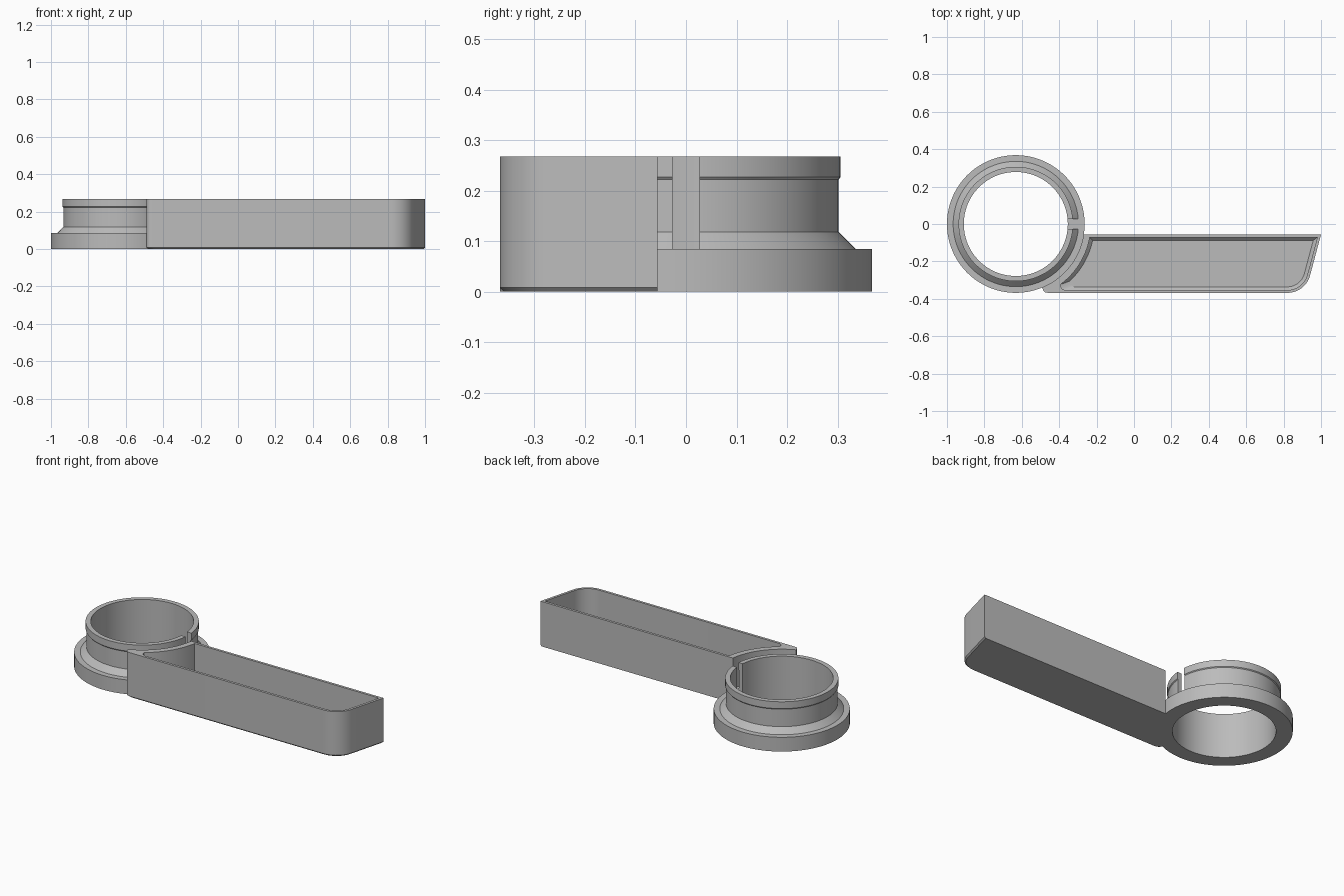
import bpy, bmesh, math
from mathutils import Vector

if "Cube" in bpy.data.objects:
    bpy.data.objects.remove(bpy.data.objects["Cube"])

CX = -0.632          # ring centre
HEIGHT = 0.268
LEDGE = 0.085        # top of the base flange
BORE = 0.278
SEG = 128

grey = bpy.data.materials.new("plain grey")
grey.use_nodes = True
colour = (0.5, 0.5, 0.5, 1)
grey.diffuse_color = colour
grey.node_tree.nodes["Principled BSDF"].inputs["Base Color"].default_value = colour


def finish(name, bm):
    bmesh.ops.recalc_face_normals(bm, faces=bm.faces)
    mesh = bpy.data.meshes.new(name)
    bm.to_mesh(mesh)
    bm.free()
    mesh.materials.append(grey)
    ob = bpy.data.objects.new(name, mesh)
    bpy.context.collection.objects.link(ob)
    return ob


def select(ob):
    bpy.ops.object.select_all(action='DESELECT')
    ob.select_set(True)
    bpy.context.view_layer.objects.active = ob


def smooth(ob):
    select(ob)
    bpy.ops.object.shade_smooth_by_angle(angle=math.radians(25))


def bridge(bm, a, b):
    for i in range(len(a)):
        j = (i + 1) % len(a)
        bm.faces.new((a[i], a[j], b[j], b[i]))


def lathe(name, profile):
    """Closed (radius, z) profile swept around the ring axis."""
    bm = bmesh.new()
    rings = []
    for r, z in profile:
        angles = [math.tau * i / SEG for i in range(SEG)]
        rings.append([bm.verts.new((CX + r * math.cos(t), r * math.sin(t), z)) for t in angles])
    for i, ring in enumerate(rings):
        bridge(bm, ring, rings[(i + 1) % len(rings)])
    return finish(name, bm)


def bezier(p, c, q, n):
    p, c, q = Vector(p), Vector(c), Vector(q)
    return [p * (1 - t) ** 2 + c * 2 * t * (1 - t) + q * t * t for t in (i / n for i in range(n + 1))]


def tray_outline(arc_r, back, inset):
    """Concave arc beside the ring, straight front, rounded slanted end."""
    front = -0.368 + inset
    a0 = math.asin(back / arc_r)
    a1 = math.asin((front + 0.03) / arc_r)
    pts = []
    for i in range(25):
        t = a0 + (a1 - a0) * i / 24
        pts.append(Vector((CX + arc_r * math.cos(t), arc_r * math.sin(t))))
    tip = pts.pop()
    pts += bezier(tip, (tip.x, front), (tip.x + 0.03, front), 6)

    # slanted end line, leaning 15 degrees outward toward the back
    lean = math.tan(math.radians(15))
    def end_x(y):
        return 1.0 + (y + 0.056) * lean - inset / math.cos(math.radians(15))
    # corner fillet as a true arc
    radius = 0.125 - inset
    cy = front + radius
    cx = end_x(cy) - radius / math.cos(math.radians(15))
    for i in range(17):
        t = math.radians(-90 + 75 * i / 16)
        pts.append(Vector((cx + radius * math.cos(t), cy + radius * math.sin(t))))
    pts.append(Vector((end_x(back), back)))
    return pts


# Base flange
flange = lathe("base_flange", [(BORE, 0), (0.368, 0), (0.368, LEDGE), (BORE, LEDGE)])
smooth(flange)

# Collar with a sloped foot and a thin lip
collar = lathe("collar", [(BORE, LEDGE), (0.335, LEDGE), (0.302, 0.118), (0.302, 0.222),
                          (0.306, 0.227), (0.306, HEIGHT), (BORE, HEIGHT)])

# Slot through the collar on the tray side
bm = bmesh.new()
bmesh.ops.create_cube(bm, size=1)
for v in bm.verts:
    v.co = (CX + 0.31 + v.co.x * 0.16, v.co.y * 0.054, 0.2 + v.co.z * 0.3)
cutter = finish("slot_cutter", bm)
cutter.hide_render = True
cut = collar.modifiers.new("slot", 'BOOLEAN')
cut.operation = 'DIFFERENCE'
cut.solver = 'EXACT'
cut.object = cutter
select(collar)
bpy.ops.object.modifier_apply(modifier=cut.name)
bpy.data.objects.remove(cutter)
smooth(collar)

# Open tray: bottom chamfer, outer wall, rim, inner wall, sloped floor edge
BACK = -0.056
sections = [
    (0.367, BACK, 0.008, 0.0),
    (0.367, BACK, 0.0, 0.008),
    (0.367, BACK, 0.0, HEIGHT),
    (0.402, BACK - 0.015, 0.015, HEIGHT),
    (0.402, BACK - 0.015, 0.015, 0.034),
    (0.420, BACK - 0.032, 0.032, 0.017),
]
bm = bmesh.new()
loops = []
for arc_r, back, inset, z in sections:
    loops.append([bm.verts.new((p.x, p.y, z)) for p in tray_outline(arc_r, back, inset)])
for low, high in zip(loops, loops[1:]):
    bridge(bm, low, high)
bm.faces.new(loops[0])
bm.faces.new(loops[-1])
smooth(finish("tray", bm))
